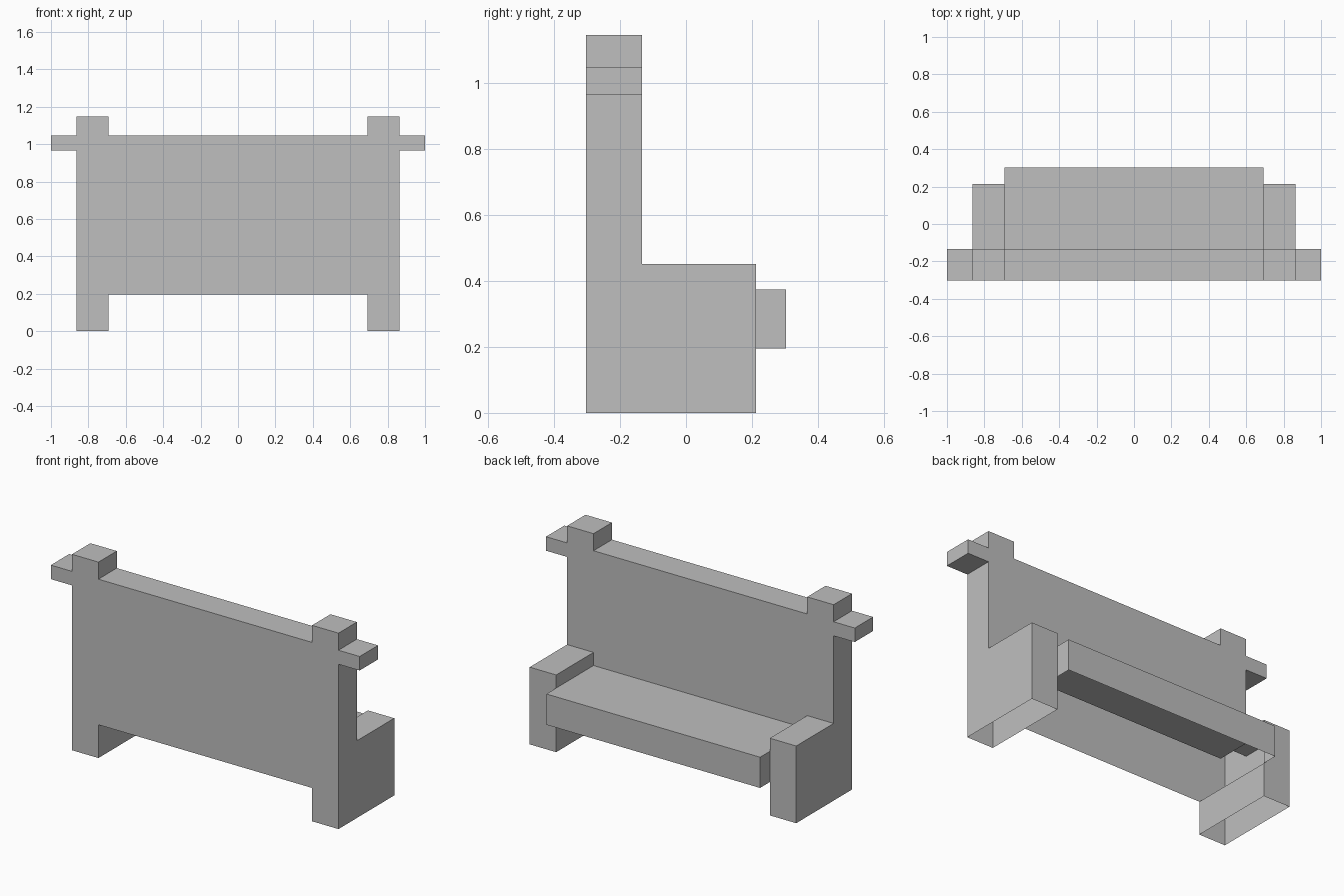
import bpy
import bmesh
from mathutils import Vector

if "Cube" in bpy.data.objects:
    bpy.data.objects.remove(bpy.data.objects["Cube"])

grey = bpy.data.materials.new("plain_grey")
grey.diffuse_color = (0.52, 0.52, 0.52, 1)
grey.use_nodes = True
grey.node_tree.nodes["Principled BSDF"].inputs["Base Color"].default_value = grey.diffuse_color

# Key dimensions
XI, XO, XE = 0.692, 0.863, 1.0           # inner leg, outer leg, crossbar end
YF, YB, YL, YS = -0.303, -0.133, 0.213, 0.303  # front, back of panel, leg, seat
ZB, ZS, ZA = 0.195, 0.375, 0.452         # panel bottom, seat top, armrest top
ZE, ZR, ZT = 0.965, 1.047, 1.147         # crossbar bottom, crossbar top, post top


def shell(name, faces):
    """Object from (points, outward direction) pairs."""
    bm = bmesh.new()
    for pts, out in faces:
        f = bm.faces.new([bm.verts.new(p) for p in pts])
        f.normal_update()
        if f.normal.dot(Vector(out)) < 0:
            f.normal_flip()
    bmesh.ops.remove_doubles(bm, verts=bm.verts, dist=1e-5)
    me = bpy.data.meshes.new(name)
    bm.to_mesh(me)
    bm.free()
    me.materials.append(grey)
    ob = bpy.data.objects.new(name, me)
    bpy.context.collection.objects.link(ob)
    return ob


def side(x, y0, y1, z0, z1, out):
    return [(x, y0, z0), (x, y1, z0), (x, y1, z1), (x, y0, z1)], (out, 0, 0)


def back(x0, x1, y, z0, z1):
    return [(x0, y, z0), (x1, y, z0), (x1, y, z1), (x0, y, z1)], (0, 1, 0)


def top(x0, x1, y0, y1, z):
    return [(x0, y0, z), (x1, y0, z), (x1, y1, z), (x0, y1, z)], (0, 0, 1)


def mirrored(half):
    return half + [(-x, z) for x, z in reversed(half)]


# Backrest: silhouette in front, shorter outline behind, rim between them
upper = [(XO, ZE), (XE, ZE), (XE, ZR), (XO, ZR), (XO, ZT), (XI, ZT), (XI, ZR)]
front = mirrored([(XI, ZB), (XI, 0), (XO, 0)] + upper)
rear = mirrored([(XI, ZS), (XI, ZA), (XO, ZA)] + upper)
faces = [([(x, YF, z) for x, z in front], (0, -1, 0)),
         ([(x, YB, z) for x, z in rear], (0, 1, 0))]
for (x0, z0), (x1, z1) in zip(front, front[1:] + front[:1]):
    if z0 == z1 and z0 <= ZB:
        continue                          # the underside is open
    faces.append(([(x0, YF, z0), (x1, YF, z1), (x1, YB, z1), (x0, YB, z0)],
                  (z1 - z0, 0, x0 - x1)))
shell("backrest", faces)

# Legs with armrests: hollow, open below and towards the seat
for s, label in ((-1, "left"), (1, "right")):
    shell(label + "_leg", [
        side(s * XO, YB, YL, 0, ZA, s),
        side(s * XI, YB, YL, 0, ZB, -s),
        side(s * XI, YB, YL, ZS, ZA, -s),
        back(s * XI, s * XO, YL, 0, ZA),
        top(s * XI, s * XO, YB, YL, ZA),
    ])

# Seat: top, outer edge and the ends that stand past the legs
shell("seat", [
    top(-XI, XI, YB, YS, ZS),
    back(-XI, XI, YS, ZB, ZS),
    side(-XI, YL, YS, ZB, ZS, -1),
    side(XI, YL, YS, ZB, ZS, 1),
])
